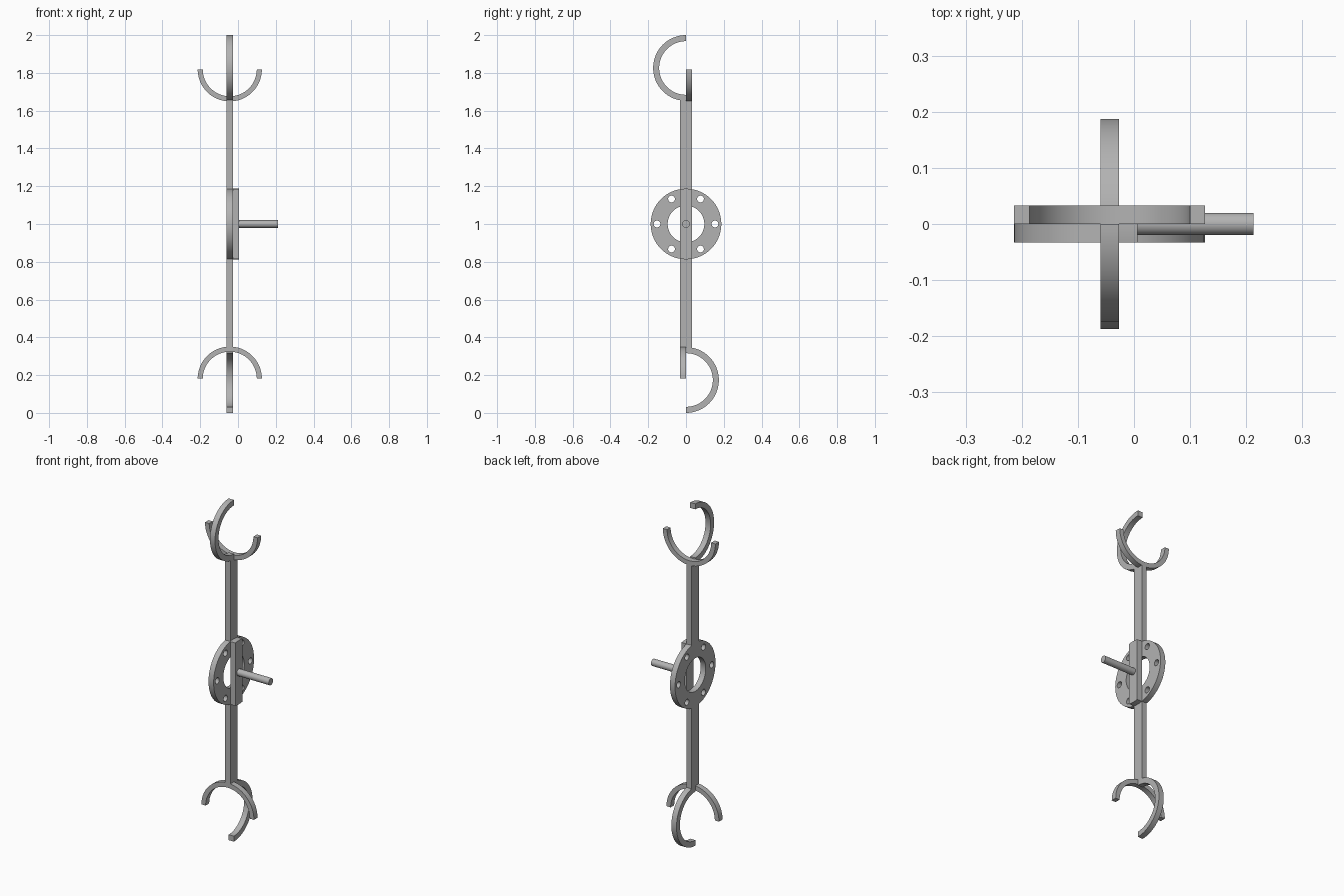
import bpy
import bmesh
from math import pi, sin, cos, asin
from mathutils import Matrix, Vector

cube = bpy.data.objects.get("Cube")
if cube:
    bpy.data.objects.remove(cube, do_unlink=True)

steel = bpy.data.materials.new("plain_grey")
steel.use_nodes = True
grey = (0.45, 0.45, 0.45, 1)
steel.diffuse_color = grey
steel.node_tree.nodes["Principled BSDF"].inputs["Base Color"].default_value = grey

# Outlines drawn side-on (y, z) extrude along x; drawn front-on (x, z) along -y
SIDE = Matrix(((0, 0, 1, 0), (1, 0, 0, 0), (0, 1, 0, 0), (0, 0, 0, 1)))
FRONT = Matrix(((1, 0, 0, 0), (0, 0, -1, 0), (0, 1, 0, 0), (0, 0, 0, 1)))
CENTRE = Matrix.Translation((0, 0, 1))
FLIP = Matrix.Rotation(pi, 4, 'X')

W = 0.033            # width of the square stock
X = -0.06            # back plane of the ring and arms
MID = X + W / 2
RING = 0.187


def arc(r, a0, a1, n=32, c=(0, 0)):
    return [(c[0] + r * cos(a0 + (a1 - a0) * i / n),
             c[1] + r * sin(a0 + (a1 - a0) * i / n)) for i in range(n + 1)]


def circle(r, n=64, c=(0, 0)):
    return arc(r, 0, 2 * pi, n, c)[:-1]


def half_ring(outer, inner, a0, c):
    return arc(outer, a0, a0 + pi, 40, c) + arc(inner, a0 + pi, a0, 40, c)


def plate(name, outlines, plane, start, depth, turn=Matrix()):
    """Extrude flat outlines (inner ones become holes) into a solid part."""
    curve = bpy.data.curves.new(name, 'CURVE')
    curve.dimensions = '2D'
    curve.fill_mode = 'BOTH'
    curve.extrude = depth / 2
    for pts in outlines:
        spline = curve.splines.new('POLY')
        spline.points.add(len(pts) - 1)
        for p, (u, v) in zip(spline.points, pts):
            p.co = (u, v, 0, 1)
        spline.use_cyclic_u = True
    temp = bpy.data.objects.new(name + "_outline", curve)
    bpy.context.collection.objects.link(temp)
    bpy.context.view_layer.update()
    mesh = bpy.data.meshes.new_from_object(
        temp.evaluated_get(bpy.context.evaluated_depsgraph_get()))
    bpy.data.objects.remove(temp, do_unlink=True)
    bpy.data.curves.remove(curve)

    bm = bmesh.new()
    bm.from_mesh(mesh)
    bmesh.ops.remove_doubles(bm, verts=bm.verts, dist=1e-5)
    shift = Matrix.Translation((0, 0, start + depth / 2))
    bm.transform(CENTRE @ turn @ plane @ shift)
    bmesh.ops.recalc_face_normals(bm, faces=bm.faces)
    bm.to_mesh(mesh)
    bm.free()
    mesh.materials.clear()
    mesh.materials.append(steel)
    obj = bpy.data.objects.new(name, mesh)
    bpy.context.collection.objects.link(obj)
    bpy.ops.object.select_all(action='DESELECT')
    obj.select_set(True)
    bpy.context.view_layer.objects.active = obj
    bpy.ops.object.shade_smooth_by_angle(angle=pi / 6)
    return obj


# Ring with six bolt holes
holes = [circle(0.018, 24, (0.153 * cos(i * pi / 3), 0.153 * sin(i * pi / 3)))
         for i in range(6)]
plate("hub_ring", [circle(RING, 96), circle(0.097)] + holes, SIDE, X, W)

# Bar across the ring, its ends following the rim
a = asin(W / RING)
bar = arc(RING, pi / 2 - a, pi / 2 + a, 8) + arc(RING, -pi / 2 - a, -pi / 2 + a, 8)
plate("cross_bar", [bar], SIDE, X + W, W)

# Round handle on the bar
plate("handle", [circle(0.02, 32)], SIDE, X + 2 * W, 0.213 - X - 2 * W)

# Arm with its two crossed hooks, repeated upside down
for label, turn in (("upper", Matrix()), ("lower", FLIP)):
    arm = [(-W, 0.18), (W, 0.18), (W, 0.675), (-W, 0.675)]
    plate(label + "_arm", [arm], SIDE, X, W, turn)
    side_hook = half_ring(0.174, 0.142, pi / 2, (0, 0.826))
    plate(label + "_side_hook", [side_hook], SIDE, X, W, turn)
    cradle = half_ring(0.17, 0.143, pi, (MID, 0.819))
    plate(label + "_cradle_hook", [cradle], FRONT, -W, W, turn)
